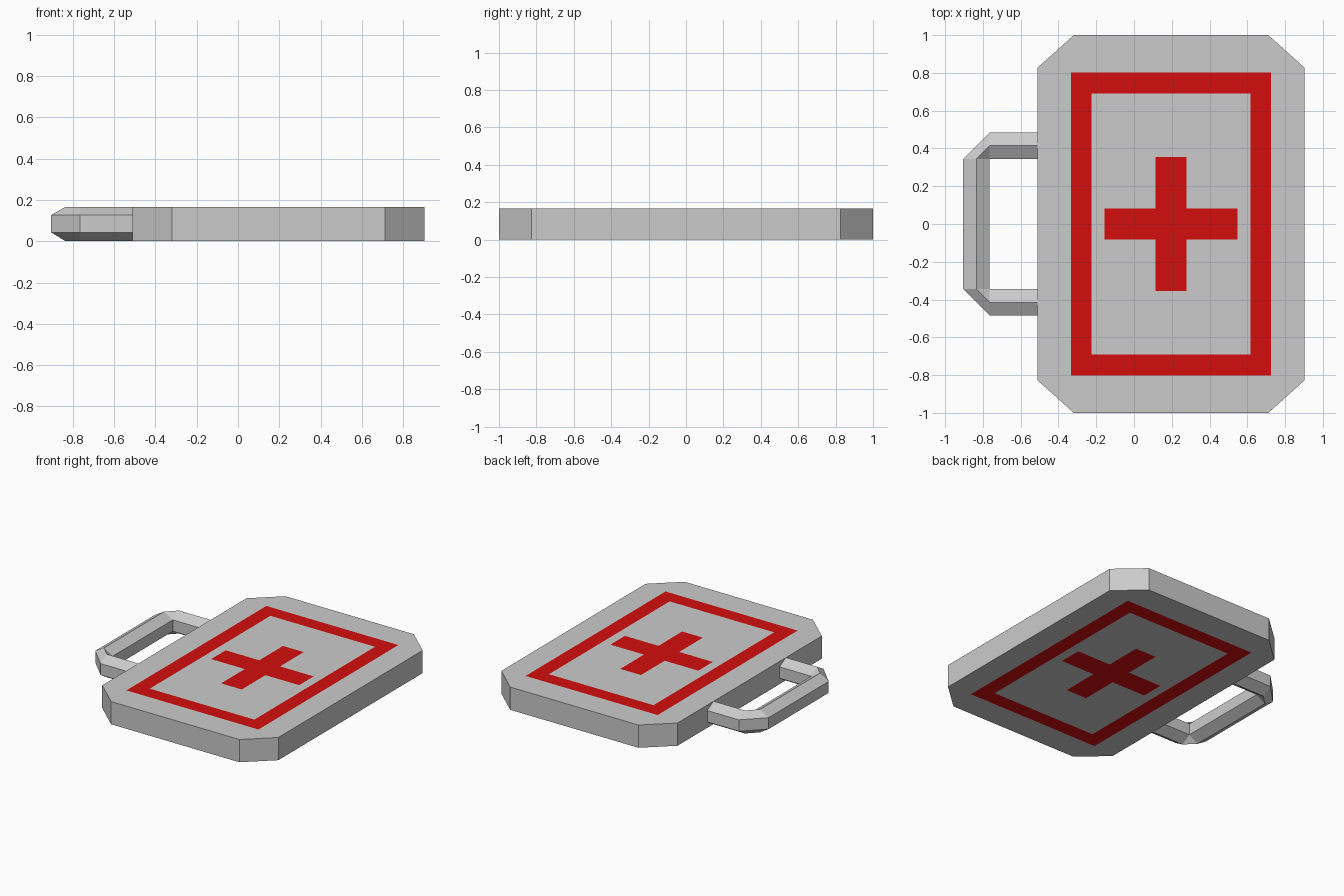
import bpy, bmesh
from mathutils import Vector

if "Cube" in bpy.data.objects:
    bpy.data.objects.remove(bpy.data.objects["Cube"])

TOP, LIFT = 0.167, 0.001   # total height, and how far the markings sit proud
CX = 0.196                 # centre of the case in x

red = bpy.data.materials.new("red")
red.diffuse_color = (0.65, 0.004, 0.004, 1)
red.use_nodes = True
red.node_tree.nodes["Principled BSDF"].inputs["Base Color"].default_value = red.diffuse_color


def finish(name, bm, material=None):
    mesh = bpy.data.meshes.new(name)
    bm.to_mesh(mesh)
    bm.free()
    obj = bpy.data.objects.new(name, mesh)
    bpy.context.collection.objects.link(obj)
    if material:
        mesh.materials.append(material)
    return obj


def rect(hx, hy):
    return [(CX - hx, -hy), (CX + hx, -hy), (CX + hx, hy), (CX - hx, hy)]


# Case: slab with chamfered corners
bm = bmesh.new()
hx, hy, cx, cy = 0.707, 1.0, 0.192, 0.173
outline = [(-hx + cx, -hy), (hx - cx, -hy), (hx, -hy + cy), (hx, hy - cy),
           (hx - cx, hy), (-hx + cx, hy), (-hx, hy - cy), (-hx, -hy + cy)]
base = bm.faces.new([bm.verts.new((CX + x, y, LIFT)) for x, y in outline])
ext = bmesh.ops.extrude_face_region(bm, geom=[base], use_keep_orig=True)
bmesh.ops.translate(bm, vec=(0, 0, TOP - 2 * LIFT),
                    verts=[v for v in ext["geom"] if isinstance(v, bmesh.types.BMVert)])
bmesh.ops.recalc_face_normals(bm, faces=bm.faces)
finish("case", bm)


# Markings on both faces: flat polygons, flipped underneath
def marking(name, polygons):
    for side, z in (("top", TOP), ("bottom", 0.0)):
        bm = bmesh.new()
        for poly in polygons:
            pts = poly if side == "top" else poly[::-1]
            bm.faces.new([bm.verts.new((x, y, z)) for x, y in pts])
        bmesh.ops.remove_doubles(bm, verts=bm.verts, dist=1e-5)
        finish(f"{name}_{side}", bm, red)


outer, inner = rect(0.53, 0.802), rect(0.42, 0.692)
marking("border", [[outer[i], outer[(i + 1) % 4], inner[(i + 1) % 4], inner[i]]
                   for i in range(4)])

a, lx, ly = 0.083, 0.353, 0.355
marking("cross", [[(CX + x, y) for x, y in
                   [(-a, -ly), (a, -ly), (a, -a), (lx, -a), (lx, a), (a, a),
                    (a, ly), (-a, ly), (-a, a), (-lx, a), (-lx, -a), (-a, -a)]]])

# Handle: hexagonal section swept through rings (inner point, outward direction)
W = 0.141
section = [(0, 0.043), (0.5, 0), (1, 0.043), (1, 0.126), (0.5, TOP), (0, 0.126)]
stations = [((-0.511, 0.344), (0, 1)), ((-0.764, 0.344), (0, 1)),
            ((-0.764, 0.344), (-1, 0)), ((-0.764, -0.344), (-1, 0)),
            ((-0.764, -0.344), (0, -1)), ((-0.511, -0.344), (0, -1))]
bm = bmesh.new()
rings = []
for p, d in stations:
    rings.append([bm.verts.new(Vector((p[0] + d[0] * W * t, p[1] + d[1] * W * t, z)))
                  for t, z in section])
for r, s in zip(rings, rings[1:]):
    for i in range(6):
        j = (i + 1) % 6
        bm.faces.new((r[i], r[j], s[j], s[i]))
bm.faces.new(rings[0])
bm.faces.new(rings[-1])
bmesh.ops.remove_doubles(bm, verts=bm.verts, dist=1e-4)
bmesh.ops.recalc_face_normals(bm, faces=bm.faces)
finish("handle", bm)
